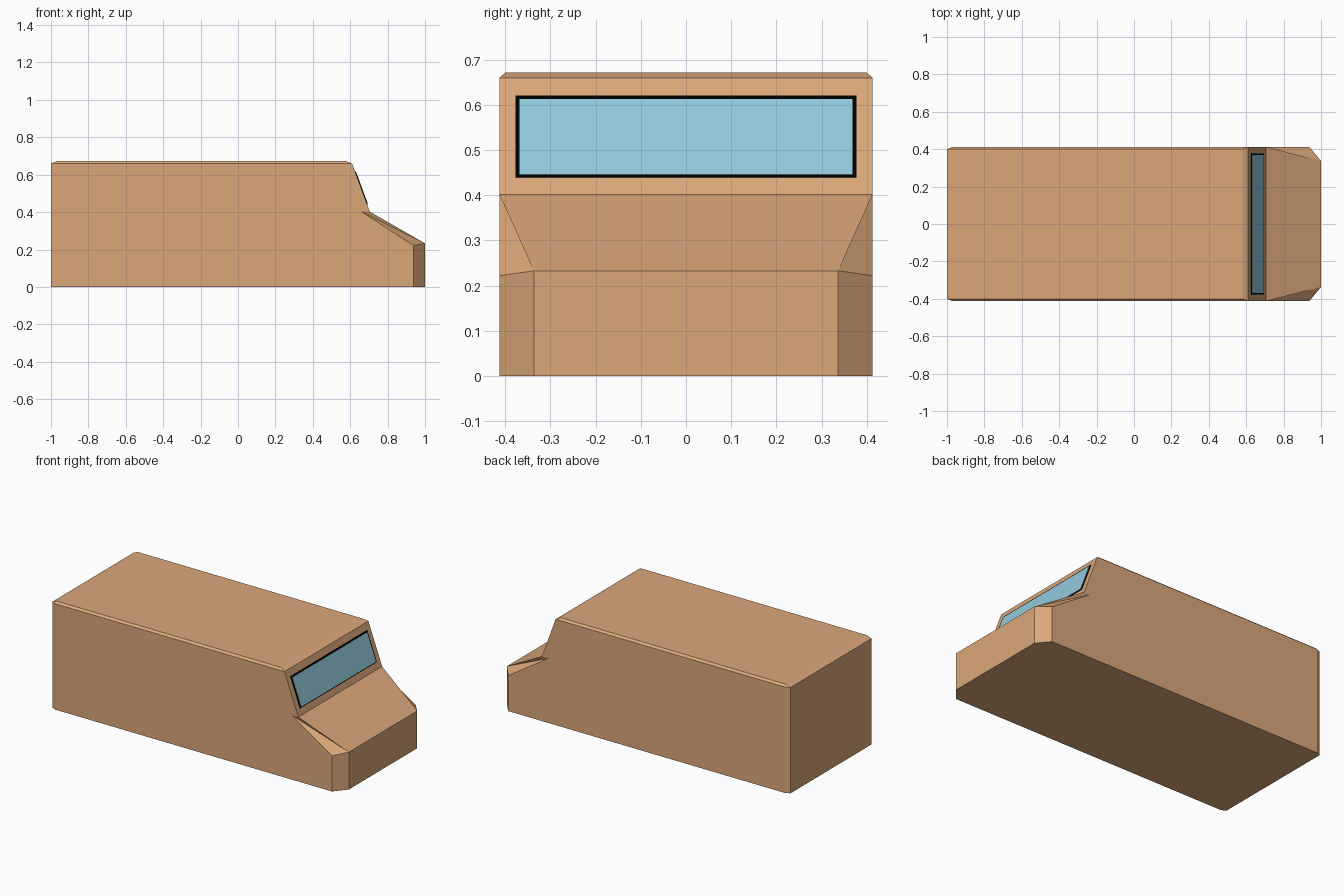
import bpy, bmesh
from mathutils import Vector

if "Cube" in bpy.data.objects:
    bpy.data.objects.remove(bpy.data.objects["Cube"])


def material(name, rgb):
    m = bpy.data.materials.new(name)
    m.diffuse_color = (*rgb, 1)
    m.use_nodes = True
    m.node_tree.nodes["Principled BSDF"].inputs["Base Color"].default_value = m.diffuse_color
    return m


TAN = material("tan_paint", (0.71, 0.39, 0.195))
GLASS = material("blue_glass", (0.29, 0.59, 0.72))
BLACK = material("black_trim", (0.0, 0.0, 0.0))


def finish(bm, name, mat):
    bmesh.ops.recalc_face_normals(bm, faces=bm.faces)
    me = bpy.data.meshes.new(name)
    bm.to_mesh(me)
    bm.free()
    me.materials.append(mat)
    ob = bpy.data.objects.new(name, me)
    bpy.context.collection.objects.link(ob)
    return ob


# Van body: corner points of one side, mirrored across y = 0
W = 0.413
P = {
    "back_low": (-1, 0.40, 0), "back_top": (-1, 0.40, 0.66),
    "roof_back": (-0.97, 0.40, 0.672), "roof_front": (0.58, 0.40, 0.672),
    "side_low": (-0.97, W, 0), "side_top": (-0.97, W, 0.66),
    "wind_top": (0.61, W, 0.66), "wind_low": (0.705, W, 0.402),
    "notch": (0.66, W, 0.402), "fender": (0.937, W, 0.222),
    "fender_low": (0.937, W, 0), "nose": (1, 0.337, 0.233),
    "nose_low": (1, 0.337, 0),
}
bm = bmesh.new()
V = {s: {k: bm.verts.new((x, s * y, z)) for k, (x, y, z) in P.items()} for s in (1, -1)}

# Faces on each side
side_faces = [
    "side_low fender_low fender notch wind_low wind_top side_top",
    "back_low side_low side_top back_top",
    "back_top side_top roof_back",
    "side_top wind_top roof_front roof_back",
    "notch wind_low nose",
    "notch nose fender",
    "fender fender_low nose_low nose",
]
for s in (1, -1):
    for f in side_faces:
        bm.faces.new([V[s][k] for k in f.split()])

# Faces spanning the width, from the rear over the roof to the nose
strip = "back_low back_top roof_back roof_front wind_top wind_low nose nose_low".split()
for a, b in zip(strip, strip[1:]):
    bm.faces.new([V[1][a], V[1][b], V[-1][b], V[-1][a]])

# Floor
floor = "back_low side_low fender_low nose_low".split()
bm.faces.new([V[1][k] for k in floor] + [V[-1][k] for k in reversed(floor)])
finish(bm, "van_body", TAN)


# Thin plates lying on the sloped windscreen
top, low = Vector(P["wind_top"]), Vector(P["wind_low"])
slope = low - top
normal = Vector((-slope.z, 0, slope.x)).normalized()


def plate(name, half_width, z0, z1, lift, mat):
    bm = bmesh.new()
    ring = []
    for y, z in ((-1, z0), (1, z0), (1, z1), (-1, z1)):
        p = top + slope * ((z - top.z) / slope.z)
        p.y = y * half_width
        ring.append(p)
    base = [bm.verts.new(p - normal * 0.001) for p in ring]
    cap = [bm.verts.new(p + normal * lift) for p in ring]
    bm.faces.new(base)
    bm.faces.new(cap)
    for i in range(4):
        j = (i + 1) % 4
        bm.faces.new((base[i], base[j], cap[j], cap[i]))
    finish(bm, name, mat)


plate("windscreen_frame", 0.377, 0.439, 0.620, 0.003, BLACK)
plate("windscreen_glass", 0.368, 0.444, 0.611, 0.005, GLASS)
